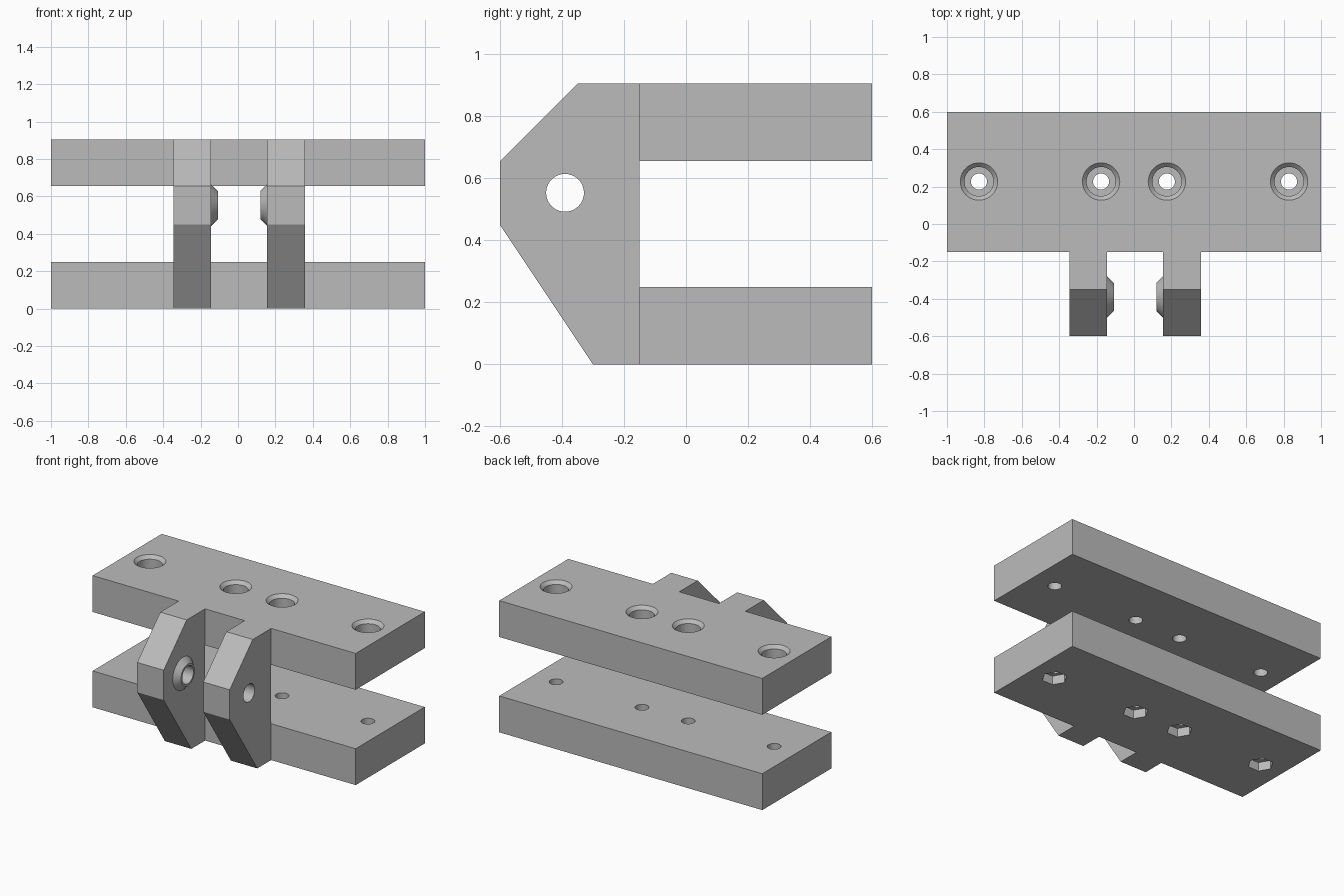
import bpy, bmesh, math
from mathutils import Matrix, Vector

if "Cube" in bpy.data.objects:
    bpy.data.objects.remove(bpy.data.objects["Cube"], do_unlink=True)

grey = bpy.data.materials.new("plain grey")
grey.use_nodes = True
grey.diffuse_color = (0.5, 0.5, 0.5, 1)
grey.node_tree.nodes["Principled BSDF"].inputs["Base Color"].default_value = (0.5, 0.5, 0.5, 1)

BACK, FACE, FRONT = 0.6, -0.15, -0.6      # y of plate back, plate front, lug tip
THICK, TOP = 0.25, 0.905
BOLTS = (-0.829, -0.176, 0.176, 0.829)
BOLT_Y = 0.227
PIN = Vector((0, -0.39, 0.553))


def lathe(bm, rings, matrix, sides=40):
    """Closed solid through (radius, height) rings about local z."""
    loops = []
    for r, h in rings:
        loops.append([bm.verts.new(matrix @ Vector((r * math.cos(a), r * math.sin(a), h)))
                      for a in (2 * math.pi * i / sides for i in range(sides))])
    for low, high in zip(loops, loops[1:]):
        for i in range(sides):
            j = (i + 1) % sides
            bm.faces.new((low[i], low[j], high[j], high[i]))
    bm.faces.new(loops[0][::-1])
    bm.faces.new(loops[-1])


def box(bm, x0, x1, y0, y1, z0, z1):
    size = Matrix.Diagonal((x1 - x0, y1 - y0, z1 - z0, 1))
    middle = Matrix.Translation(((x0 + x1) / 2, (y0 + y1) / 2, (z0 + z1) / 2))
    bmesh.ops.create_cube(bm, size=1, matrix=middle @ size)


def make(name, bm):
    bmesh.ops.recalc_face_normals(bm, faces=bm.faces[:])
    mesh = bpy.data.meshes.new(name)
    bm.to_mesh(mesh)
    bm.free()
    mesh.materials.append(grey)
    obj = bpy.data.objects.new(name, mesh)
    bpy.context.collection.objects.link(obj)
    return obj


def cut(obj, bm):
    """Subtract the solids in bm, then drop the cutter."""
    cutter = make("cutter", bm)
    cutter.hide_render = True
    mod = obj.modifiers.new("holes", "BOOLEAN")
    mod.operation, mod.solver, mod.object = "DIFFERENCE", "EXACT", cutter
    result = bpy.data.meshes.new_from_object(obj.evaluated_get(bpy.context.evaluated_depsgraph_get()))
    obj.modifiers.clear()
    obj.data = result
    bpy.data.objects.remove(cutter, do_unlink=True)


def finish(obj):
    bpy.ops.object.select_all(action="DESELECT")
    obj.select_set(True)
    bpy.context.view_layer.objects.active = obj
    bpy.ops.object.shade_smooth_by_angle(angle=math.radians(25))


# Plates
def plate(name, z0, rings_list):
    bm = bmesh.new()
    box(bm, -1, 1, FACE, BACK, z0, z0 + THICK)
    obj = make(name, bm)
    for rings, sides in rings_list:
        holes = bmesh.new()
        for x in BOLTS:
            lathe(holes, rings, Matrix.Translation((x, BOLT_Y, z0)), sides)
        cut(obj, holes)
    finish(obj)


# Upper plate: chamfered counterbores above clearance holes
plate("upper_plate", TOP - THICK, [
    ([(0.043, -0.1), (0.043, 0.13), (0.078, 0.13), (0.078, 0.228), (0.122, 0.272)], 40)])

# Lower plate: clearance holes with hexagonal nut pockets underneath
plate("lower_plate", 0, [
    ([(0.043, -0.1), (0.043, 0.35)], 40),
    ([(0.08, -0.1), (0.08, 0.06)], 6)])

# Pin lugs with tapered inner bosses
PROFILE = [(FACE, 0), (-0.3, 0), (FRONT, 0.45), (FRONT, 0.655), (-0.35, TOP), (FACE, TOP)]
for name, x0, x1, inward in (("right_lug", -0.346, -0.145, 1), ("left_lug", 0.156, 0.357, -1)):
    bm = bmesh.new()
    face = bm.faces.new([bm.verts.new((x0, y, z)) for y, z in PROFILE])
    ext = bmesh.ops.extrude_face_region(bm, geom=[face])
    bmesh.ops.translate(bm, vec=(x1 - x0, 0, 0),
                        verts=[v for v in ext["geom"] if isinstance(v, bmesh.types.BMVert)])
    lug = make(name, bm)

    inner = x1 if inward > 0 else x0
    turn = Matrix.Rotation(inward * math.pi / 2, 4, "Y")
    place = Matrix.Translation((inner, PIN.y, PIN.z)) @ turn
    bm = bmesh.new()
    lathe(bm, [(0.112, 0), (0.075, 0.037)], place)
    boss = make(name.replace("lug", "boss"), bm)

    for part in (lug, boss):
        bore = bmesh.new()
        lathe(bore, [(0.061, -0.5), (0.061, 0.2)], place)
        cut(part, bore)
        finish(part)
